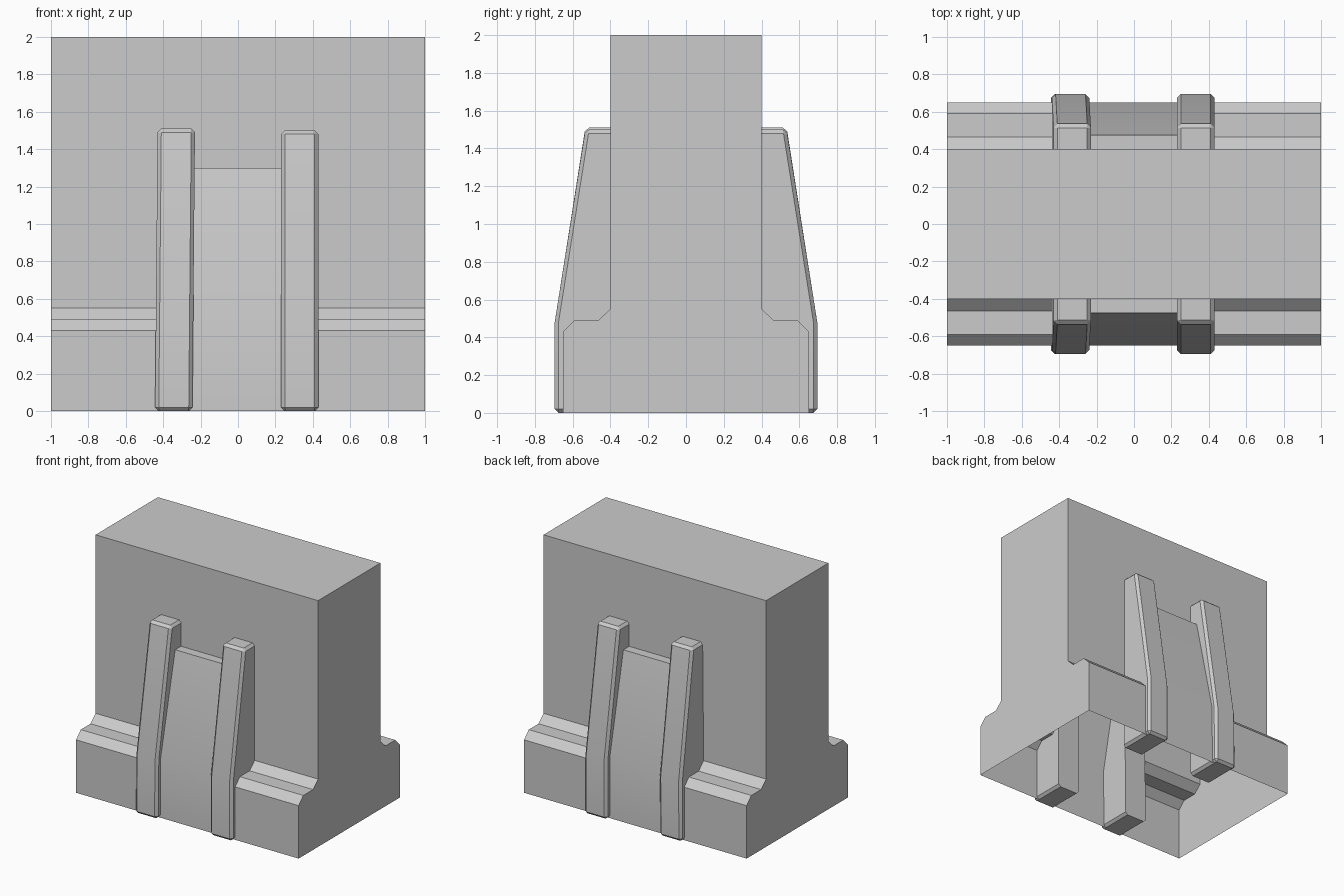
import bpy, bmesh, math

if "Cube" in bpy.data.objects:
    bpy.data.objects.remove(bpy.data.objects["Cube"])


def finish(bm, name):
    mesh = bpy.data.meshes.new(name)
    bm.to_mesh(mesh)
    bm.free()
    ob = bpy.data.objects.new(name, mesh)
    bpy.context.collection.objects.link(ob)
    bpy.ops.object.select_all(action='DESELECT')
    ob.select_set(True)
    bpy.context.view_layer.objects.active = ob
    bpy.ops.object.shade_smooth_by_angle(angle=math.radians(20))
    return ob


def wall_section(name, half, x0, x1, cap=None):
    """Sweep a front/back symmetric (y, z) profile along x, open underneath."""
    path = half + [(-y, z) for y, z in reversed(half)]
    bm = bmesh.new()
    a = [bm.verts.new((x0, y, z)) for y, z in path]
    b = [bm.verts.new((x1, y, z)) for y, z in path]
    for i in range(len(path) - 1):
        bm.faces.new((a[i], a[i + 1], b[i + 1], b[i]))
    if cap == 'left':
        bm.faces.new(a[::-1])
    elif cap == 'right':
        bm.faces.new(b)
    return finish(bm, name)


def rib(name, x, side, height, lean):
    """Tapered buttress with chamfered outer edges."""
    prof = [(0.39, 0), (0.695, 0), (0.695, 0.48), (0.533, height), (0.39, height)]
    bm = bmesh.new()
    a = [bm.verts.new((x - 0.1, side * y, z)) for y, z in prof]
    face = bm.faces.new(a)
    ext = bmesh.ops.extrude_face_region(bm, geom=[face])
    moved = [v for v in ext['geom'] if isinstance(v, bmesh.types.BMVert)]
    bmesh.ops.translate(bm, verts=moved, vec=(0.2, 0, 0))
    bmesh.ops.recalc_face_normals(bm, faces=bm.faces)
    # chamfer everything but the edges buried in the wall and the soft fold
    edges = [e for e in bm.edges
             if not all(abs(v.co.y) < 0.4 for v in e.verts)
             and not all(abs(v.co.z - 0.48) < 1e-4 for v in e.verts)]
    bmesh.ops.bevel(bm, geom=edges, offset=0.02, segments=1,
                    profile=0.5, affect='EDGES')
    for v in bm.verts:
        v.co.x += lean * (v.co.z - height)
    return finish(bm, name)


# Main wall with stepped footing, either side of the buttress bay
footing = [(0.65, 0), (0.65, 0.43), (0.59, 0.49), (0.465, 0.49), (0.40, 0.55), (0.40, 2)]
wall_section("wall_left", footing, -1, -0.33, 'left')
wall_section("wall_right", footing, 0.33, 1, 'right')

# Centre bay with sloped panel
bay = [(0.65, 0), (0.65, 0.49), (0.475, 1.3), (0.40, 1.3), (0.40, 2)]
wall_section("sloped_bay", bay, -0.33, 0.33)

# Buttress ribs on both faces, the left pair leaning slightly
for side, label in ((-1, "front"), (1, "back")):
    rib(label + "_rib_left", -0.33, side, 1.51, 0.009)
    rib(label + "_rib_right", 0.33, side, 1.5, 0.0)
